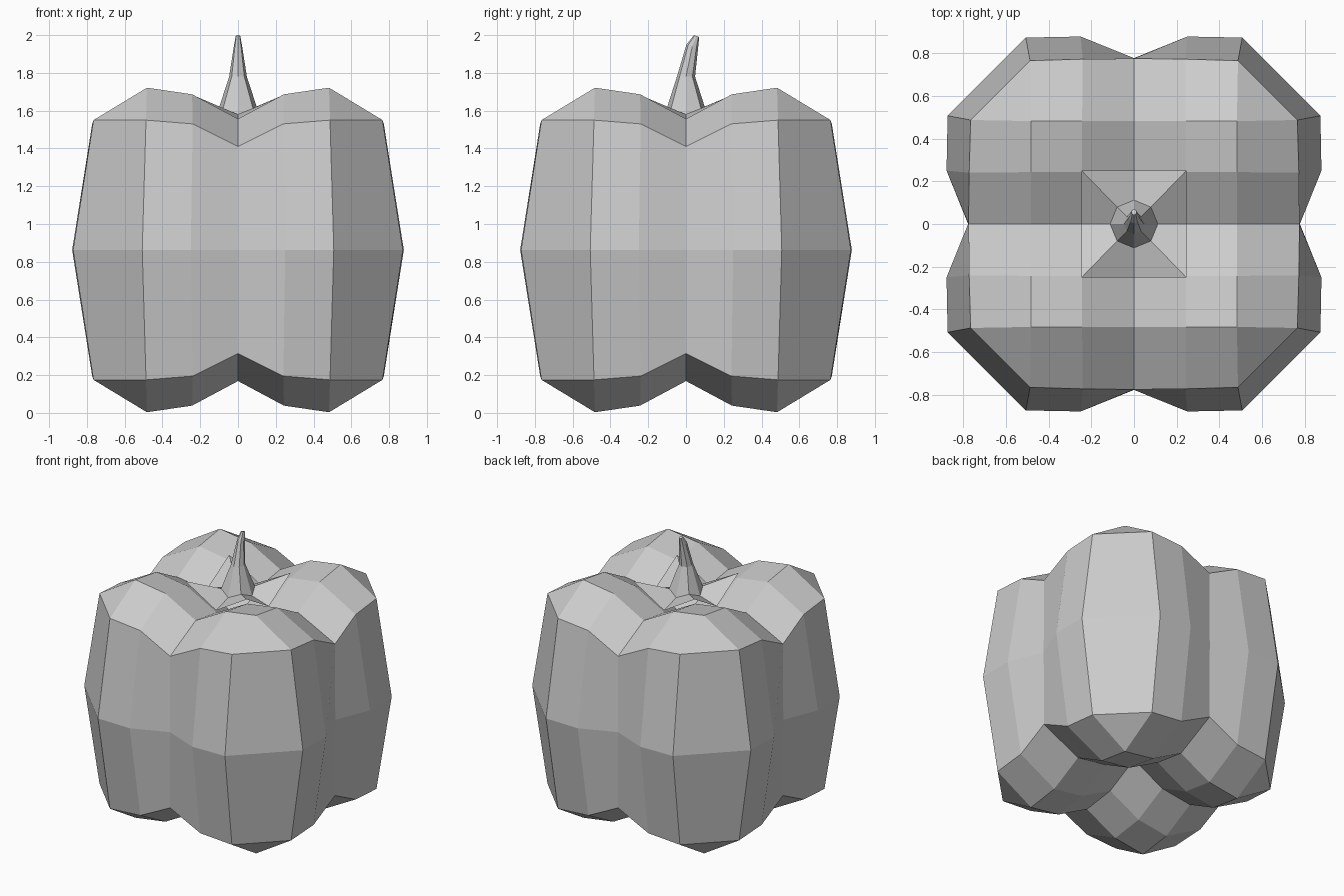
import bpy, bmesh, math

if "Cube" in bpy.data.objects:
    bpy.data.objects.remove(bpy.data.objects["Cube"])

MID = 0.8625  # height of the body's mirror plane


def material(name, rgb):
    m = bpy.data.materials.new(name)
    m.diffuse_color = (*rgb, 1)
    m.use_nodes = True
    m.node_tree.nodes["Principled BSDF"].inputs["Base Color"].default_value = m.diffuse_color
    return m


def finish(bm, name, mat):
    bmesh.ops.recalc_face_normals(bm, faces=bm.faces[:])
    me = bpy.data.meshes.new(name)
    bm.to_mesh(me)
    bm.free()
    me.materials.append(mat)
    ob = bpy.data.objects.new(name, me)
    bpy.context.collection.objects.link(ob)
    return ob


def bridge(bm, a, b):
    n = len(a)
    for i in range(n):
        bm.faces.new((a[i], a[(i + 1) % n], b[(i + 1) % n], b[i]))


def turn(x, y, k):
    for _ in range(k):
        x, y = -y, x
    return x, y


grey = material("plain grey", (0.6, 0.6, 0.6))

# Lobed body: 20-sided rings (five points per side) and 5x5 dished caps
bm = bmesh.new()


def ring(widths, depths, heights):
    out = []
    for k in range(4):
        for i in range(-2, 3):
            j = abs(i)
            x, y = turn(math.copysign(widths[j], i) if j else 0, -depths[j], k)
            out.append(bm.verts.new((x, y, heights[j])))
    return out


shoulder = [1.41, 1.53, 1.55]
low = ring((0, 0.24, 0.487), (0.775, 0.772, 0.765), [2 * MID - z for z in shoulder])
mid = ring((0, 0.25, 0.507), (0.777, 0.878, 0.873), [MID] * 3)
top = ring((0, 0.24, 0.487), (0.775, 0.772, 0.765), shoulder)
bridge(bm, low, mid)
bridge(bm, mid, top)

pos = (0, 0.243, 0.482)
dip = (0.165, 0.035, 0)
for rim, sign in ((low, -1), (top, 1)):
    grid = {}
    for i in range(-2, 3):
        for j in range(-2, 3):
            z = MID + sign * (0.859 - dip[abs(i)] - dip[abs(j)])
            x = pos[abs(i)] * (1 if i > 0 else -1)
            y = pos[abs(j)] * (1 if j > 0 else -1)
            grid[i, j] = bm.verts.new((x, y, z))
    for i in range(-2, 2):
        for j in range(-2, 2):
            bm.faces.new((grid[i, j], grid[i + 1, j], grid[i + 1, j + 1], grid[i, j + 1]))
    # join the cap to the ring, with a triangle at each corner
    for k in range(4):
        side = rim[k * 5:k * 5 + 5]
        edge = [grid[turn(i, -2, k)] for i in range(-2, 3)]
        for i in range(4):
            bm.faces.new((side[i], side[i + 1], edge[i + 1], edge[i]))
        bm.faces.new((side[4], rim[(k * 5 + 5) % 20], edge[4]))
finish(bm, "pepper_body", grey)

# Stem with four-pointed calyx: 8-sided rings, even = side middles, odd = corners
bm = bmesh.new()


def stem_ring(rx, ry, z_mid, z_corner, cy=0.0, square=False, slope=0.0):
    out = []
    for k in range(8):
        a = k * math.pi / 4
        s = math.sqrt(2) if square and k % 2 else 1
        y = ry * s * math.sin(a)
        z = (z_corner if k % 2 else z_mid) - slope * y
        out.append(bm.verts.new((rx * s * math.cos(a), cy + y, z)))
    return out


rings = [
    stem_ring(0.245, 0.25, 1.54, 1.685, square=True),
    stem_ring(0.112, 0.112, 1.58, 1.612),
    stem_ring(0.047, 0.048, 1.78, 1.78),
    stem_ring(0.022, 0.031, 1.94, 1.94, 0.033, slope=0.3),
    stem_ring(0.012, 0.014, 1.995, 1.995, 0.056, slope=0.35),
]
for a, b in zip(rings, rings[1:]):
    bridge(bm, a, b)
bm.faces.new(rings[-1])
finish(bm, "stem_and_calyx", grey)
